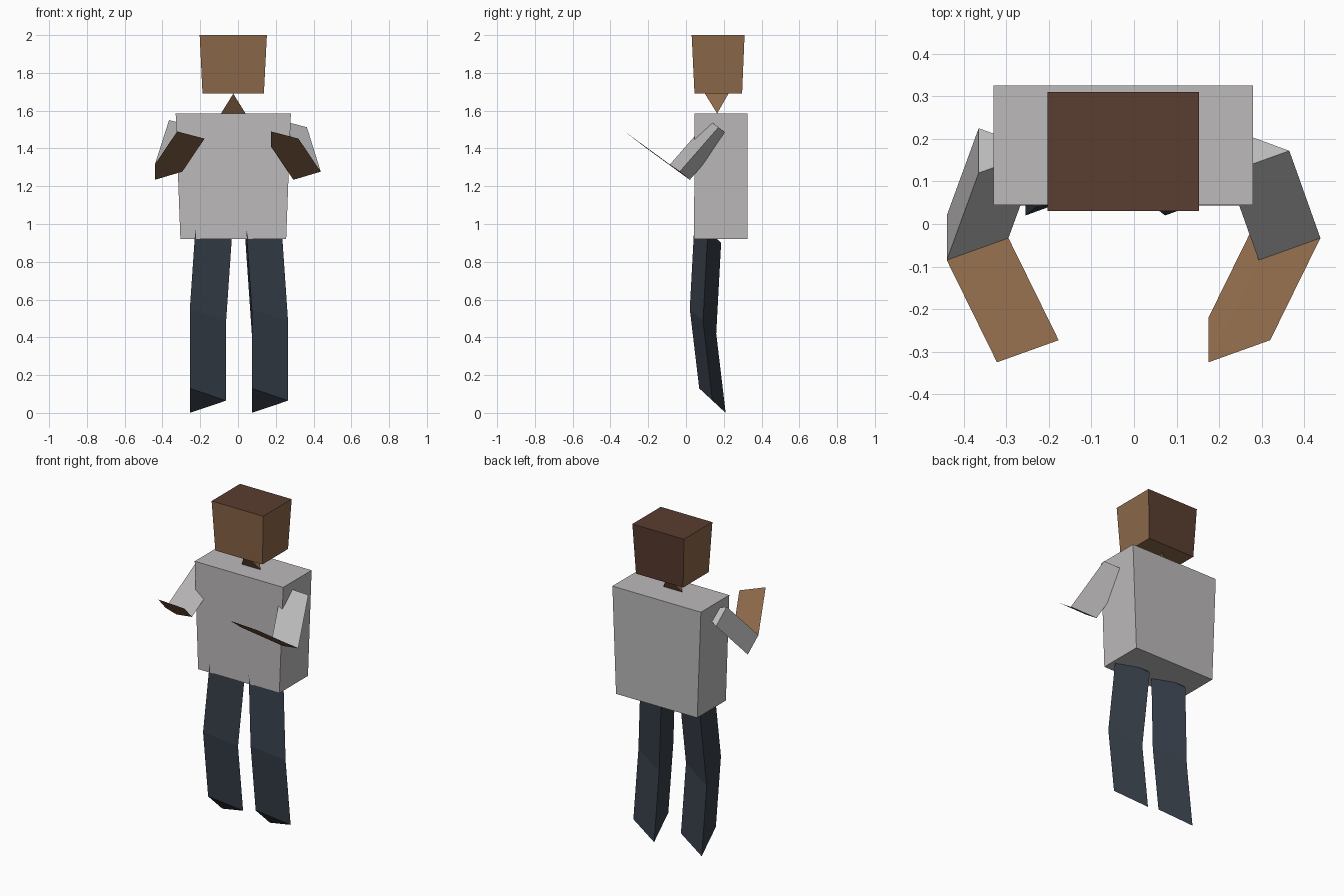
import bpy
import bmesh
from mathutils import Vector

cube = bpy.data.objects.get("Cube")
if cube:
    bpy.data.objects.remove(cube, do_unlink=True)


def make_material(name, rgb):
    """Flat material from an 8-bit sRGB colour."""
    lin = [((c / 255 + 0.055) / 1.055) ** 2.4 for c in rgb]
    mat = bpy.data.materials.new(name)
    mat.use_nodes = True
    mat.diffuse_color = (*lin, 1)
    bsdf = next(n for n in mat.node_tree.nodes if n.type == 'BSDF_PRINCIPLED')
    bsdf.inputs["Base Color"].default_value = (*lin, 1)
    bsdf.inputs["Roughness"].default_value = 0.9
    return mat


SKIN = make_material("skin", (139, 104, 73))
HAIR = make_material("hair", (90, 61, 48))
SHIRT = make_material("shirt grey", (188, 186, 187))
TROUSERS = make_material("trouser navy", (54, 62, 72))


def finish(name, bm, materials):
    bmesh.ops.recalc_face_normals(bm, faces=bm.faces)
    mesh = bpy.data.meshes.new(name)
    bm.to_mesh(mesh)
    bm.free()
    for mat in materials:
        mesh.materials.append(mat)
    obj = bpy.data.objects.new(name, mesh)
    bpy.context.collection.objects.link(obj)
    return obj


def loft(name, rings, materials, ring_material=lambda i: 0):
    """Skin a list of matching rings and cap both ends."""
    bm = bmesh.new()
    rows = [[bm.verts.new(p) for p in ring] for ring in rings]
    n = len(rows[0])
    for i, (low, high) in enumerate(zip(rows, rows[1:])):
        for k in range(n):
            j = (k + 1) % n
            face = bm.faces.new((low[k], low[j], high[j], high[k]))
            face.material_index = ring_material(i)
    bm.faces.new(rows[0])
    bm.faces.new(rows[-1]).material_index = ring_material(len(rows) - 2)
    return finish(name, bm, materials)


def rect(x0, x1, y0, y1, z):
    return [(x0, y0, z), (x1, y0, z), (x1, y1, z), (x0, y1, z)]


def limb(name, path, section, materials, ring_material=lambda i: 0):
    """Sweep an unrotated triangular section along joint positions."""
    rings = [[Vector(p) + Vector(s) for s in section] for p in path]
    return loft(name, rings, materials, ring_material)


# Torso, slightly wider at the shoulders
loft("torso", [rect(-0.305, 0.255, 0.043, 0.325, 0.92),
               rect(-0.33, 0.28, 0.045, 0.325, 1.585)], [SHIRT])

# Head, wider at the top, with hair on the crown and back
head = loft("head", [rect(-0.188, 0.137, 0.045, 0.297, 1.69),
                     rect(-0.203, 0.153, 0.03, 0.31, 2.0)], [SKIN, HAIR])
for poly in head.data.polygons:
    if poly.normal.z > 0.5 or poly.normal.y > 0.5:
        poly.material_index = 1

# Neck, a wedge with crossed top and bottom edges
bm = bmesh.new()
a, b, c, d = [bm.verts.new(p) for p in (
    (-0.09, 0.165, 1.585), (0.04, 0.165, 1.585),
    (-0.025, 0.1, 1.69), (-0.025, 0.225, 1.69))]
for tri in ((a, b, c), (a, b, d), (a, c, d), (b, c, d)):
    bm.faces.new(tri)
finish("neck", bm, [SKIN])

# Arms: shoulder, elbow, wrist; bare forearms
arm_section = [(0, 0, 0), (0.145, 0.052, -0.038), (0, 0.105, -0.081)]
arms = {
    "right_arm": [(-0.365, 0.12, 1.55), (-0.44, -0.085, 1.315), (-0.322, -0.325, 1.49)],
    "left_arm": [(0.22, 0.12, 1.55), (0.293, -0.085, 1.315), (0.175, -0.325, 1.49)],
}
for name, path in arms.items():
    limb(name, path, arm_section, [SHIRT, SKIN], lambda i: i)

# Legs: hip, knee, ankle
leg_section = [(0, 0, 0), (0.192, 0.07, -0.065), (0, 0.14, -0.13)]
legs = {
    "right_leg": [(-0.222, 0.046, 1.03), (-0.255, 0.02, 0.55), (-0.255, 0.07, 0.13)],
    "left_leg": [(0.04, 0.046, 1.03), (0.073, 0.02, 0.55), (0.073, 0.07, 0.13)],
}
for name, path in legs.items():
    limb(name, path, leg_section, [TROUSERS])
